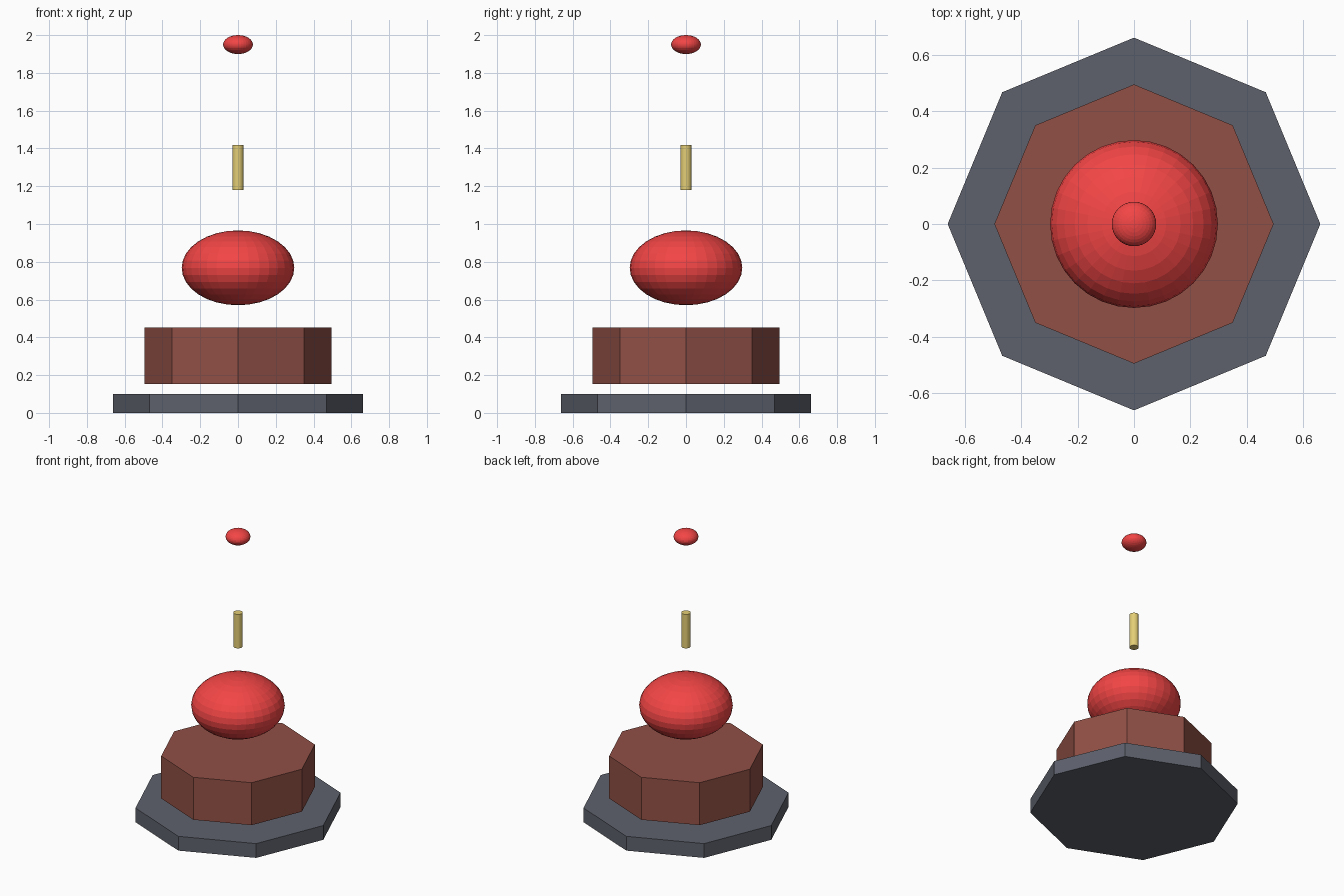
import bpy

if "Cube" in bpy.data.objects:
    bpy.data.objects.remove(bpy.data.objects["Cube"])


def finish(name, mat):
    obj = bpy.context.object
    obj.name = name
    obj.data.materials.append(mat)
    return obj


def material(name, color):
    mat = bpy.data.materials.new(name)
    mat.diffuse_color = (*color, 1)
    mat.use_nodes = True
    mat.node_tree.nodes["Principled BSDF"].inputs["Base Color"].default_value = mat.diffuse_color
    return mat


def prism(name, sides, radius, z0, z1, mat):
    bpy.ops.mesh.primitive_cylinder_add(
        vertices=sides, radius=radius, depth=z1 - z0, location=(0, 0, (z0 + z1) / 2))
    return finish(name, mat)


def ellipsoid(name, radius, z0, z1, mat):
    bpy.ops.mesh.primitive_uv_sphere_add(
        segments=32, ring_count=16, radius=1, location=(0, 0, (z0 + z1) / 2))
    bpy.context.object.scale = (radius, radius, (z1 - z0) / 2)
    return finish(name, mat)


slate = material("slate", (0.11, 0.12, 0.15))
brick = material("brick", (0.28, 0.08, 0.06))
red = material("red", (0.9, 0.06, 0.06))
brass = material("brass", (0.78, 0.62, 0.18))

# Octagonal base and body, corners on the axes
prism("base_plate", 8, 0.662, 0.0, 0.1, slate)
prism("body", 8, 0.496, 0.153, 0.451, brick)

# Floating dome, rod and tip
ellipsoid("dome", 0.298, 0.57, 0.966, red)
prism("rod", 32, 0.03, 1.18, 1.418, brass)
ellipsoid("tip", 0.079, 1.9, 2.0, red)
